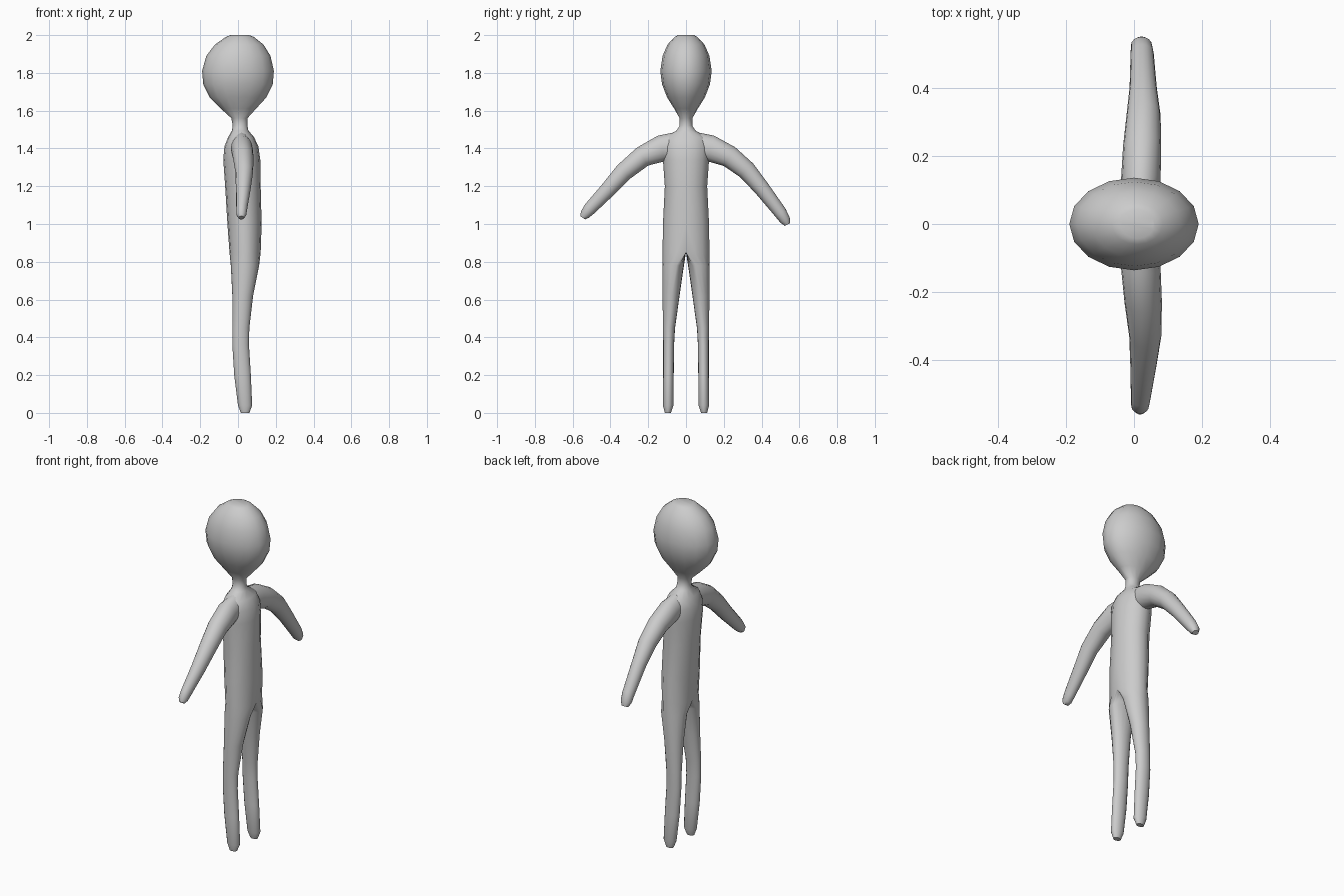
import bpy, bmesh, math
from mathutils import Vector

SIDES = 16

if "Cube" in bpy.data.objects:
    bpy.data.objects.remove(bpy.data.objects["Cube"], do_unlink=True)

grey = bpy.data.materials.new("plain_grey")
grey.use_nodes = True
colour = (0.6, 0.6, 0.6, 1)
grey.diffuse_color = colour
grey.node_tree.nodes["Principled BSDF"].inputs["Base Color"].default_value = colour


def loft(name, rings, open_seam=False):
    """Skin a list of point rings, cap both ends and shade smooth."""
    bm = bmesh.new()
    loops = [[bm.verts.new(p) for p in ring] for ring in rings]
    for a, b in zip(loops, loops[1:]):
        for i in range(SIDES):
            j = (i + 1) % SIDES
            bm.faces.new((a[i], a[j], b[j], b[i]))
    bm.faces.new(loops[0][::-1])
    bm.faces.new(loops[-1])
    if open_seam:
        seam = [f for f in bm.faces if all(v.co.y < 0.0001 for v in f.verts)]
        bmesh.ops.delete(bm, geom=seam, context="FACES")
    bmesh.ops.recalc_face_normals(bm, faces=bm.faces)
    mesh = bpy.data.meshes.new(name)
    bm.to_mesh(mesh)
    bm.free()
    mesh.materials.append(grey)
    obj = bpy.data.objects.new(name, mesh)
    bpy.context.collection.objects.link(obj)
    bpy.ops.object.select_all(action="DESELECT")
    obj.select_set(True)
    bpy.context.view_layer.objects.active = obj
    bpy.ops.object.shade_smooth_by_angle(angle=math.radians(60))
    return obj


def half_ring(z, x0, x1, y_in, y_mid, y_out):
    """Ring with separate inner and outer depth; flat on the seam in the torso."""
    pts = []
    for i in range(SIDES):
        t = math.tau * i / SIDES
        c = math.cos(t)
        y = y_mid + c * ((y_out - y_mid) if c > 0 else (y_mid - y_in))
        pts.append(Vector(((x0 + x1) / 2 + (x1 - x0) / 2 * math.sin(t), max(y, 0), z)))
    return pts


# Body half: z, back x, front x, inner y, middle y, outer y
body = [
    (0.00, 0.015, 0.06, 0.08, 0.096, 0.112),
    (0.04, 0.00, 0.075, 0.066, 0.094, 0.122),
    (0.20, -0.02, 0.068, 0.065, 0.093, 0.121),
    (0.36, -0.03, 0.058, 0.063, 0.092, 0.121),
    (0.45, -0.03, 0.06, 0.058, 0.09, 0.122),
    (0.62, -0.03, 0.08, 0.034, 0.075, 0.124),
    (0.78, -0.038, 0.112, 0.011, 0.05, 0.124),
    (0.85, -0.045, 0.12, 0, 0, 0.124),
    (1.00, -0.056, 0.125, 0, 0, 0.122),
    (1.20, -0.068, 0.12, 0, 0, 0.112),
    (1.34, -0.078, 0.118, 0, 0, 0.122),
    (1.41, -0.072, 0.108, 0, 0, 0.125),
    (1.46, -0.052, 0.085, 0, 0, 0.11),
    (1.495, -0.032, 0.055, 0, 0, 0.05),
    (1.52, -0.028, 0.05, 0, 0, 0.034),
    (1.56, -0.035, 0.05, 0, 0, 0.034),
    (1.61, -0.09, 0.095, 0, 0, 0.062),
    (1.67, -0.15, 0.15, 0, 0, 0.1),
    (1.74, -0.184, 0.184, 0, 0, 0.127),
    (1.81, -0.19, 0.19, 0, 0, 0.136),
    (1.89, -0.168, 0.172, 0, 0, 0.124),
    (1.95, -0.122, 0.135, 0, 0, 0.098),
    (1.99, -0.065, 0.085, 0, 0, 0.06),
    (2.00, -0.04, 0.06, 0, 0, 0.043),
]
figure = loft("body", [half_ring(*r) for r in body], open_seam=True)
mirror = figure.modifiers.new("mirror", "MIRROR")
mirror.use_axis = (False, True, False)
mirror.merge_threshold = 0.0005


def arm(name, side, path):
    """Elliptical sections square to a bent path: x, y, z, x radius, thickness."""
    centres = [Vector((x, side * y, z)) for x, y, z, _, _ in path]
    rings = []
    for i, (c, p) in enumerate(zip(centres, path)):
        way = centres[min(i + 1, len(path) - 1)] - centres[max(i - 1, 0)]
        way.x = 0
        across = Vector((1, 0, 0))
        up = way.normalized().cross(across)
        ring = []
        for k in range(SIDES):
            t = math.tau * k / SIDES
            ring.append(c + across * p[3] * math.cos(t) + up * p[4] * math.sin(t))
        rings.append(ring)
    loft(name, rings)


shoulder = [(0.018, 0.03, 1.415, 0.045, 0.075), (0.02, 0.13, 1.4, 0.058, 0.07)]
arm("back_side_arm", 1, shoulder + [
    (0.024, 0.23, 1.357, 0.056, 0.058),
    (0.028, 0.32, 1.285, 0.05, 0.05),
    (0.027, 0.40, 1.19, 0.04, 0.042),
    (0.024, 0.50, 1.06, 0.034, 0.034),
    (0.022, 0.525, 1.02, 0.031, 0.028),
    (0.022, 0.537, 0.997, 0.018, 0.015)])
arm("front_side_arm", -1, shoulder + [
    (0.027, 0.23, 1.357, 0.055, 0.056),
    (0.033, 0.33, 1.275, 0.047, 0.049),
    (0.028, 0.41, 1.185, 0.039, 0.042),
    (0.02, 0.51, 1.08, 0.029, 0.034),
    (0.018, 0.535, 1.05, 0.026, 0.027),
    (0.018, 0.547, 1.033, 0.015, 0.015)])
